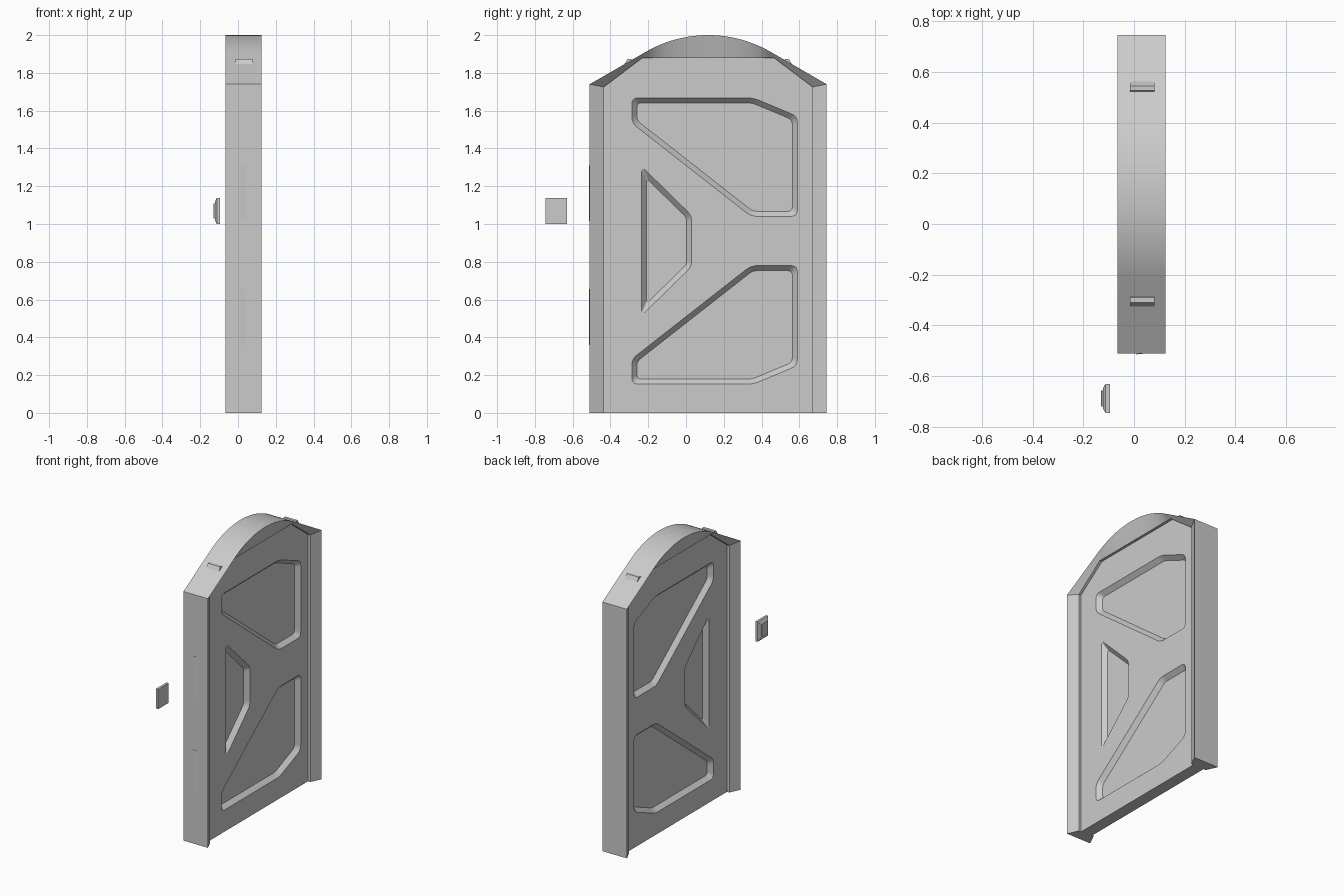
import bpy, bmesh, math
from mathutils import Vector

if "Cube" in bpy.data.objects:
    bpy.data.objects.remove(bpy.data.objects["Cube"])

CY, CX = 0.1175, 0.03      # door centre in y and x


def finish(name, bm, smooth=False):
    bmesh.ops.recalc_face_normals(bm, faces=bm.faces[:])
    me = bpy.data.meshes.new(name)
    bm.to_mesh(me)
    bm.free()
    ob = bpy.data.objects.new(name, me)
    bpy.context.collection.objects.link(ob)
    if smooth:
        bpy.context.view_layer.objects.active = ob
        ob.select_set(True)
        bpy.ops.object.shade_smooth_by_angle(angle=math.radians(25))
        ob.select_set(False)
    return ob


def loft(bm, loops, closed=True, caps=True):
    """Skin a list of equally long point loops."""
    rings = [[bm.verts.new(p) for p in lp] for lp in loops]
    n = len(rings[0])
    for a, b in zip(rings, rings[1:]):
        for i in range(n if closed else n - 1):
            j = (i + 1) % n
            bm.faces.new((a[i], a[j], b[j], b[i]))
    if caps:
        bm.faces.new(rings[0])
        bm.faces.new(rings[-1])
    return rings


def inset(poly, d):
    """Mitred inward offset of a counter-clockwise polygon."""
    out = []
    for i, p in enumerate(poly):
        p, a, b = Vector(p), Vector(poly[i - 1]), Vector(poly[(i + 1) % len(poly)])
        u, v = (p - a).normalized(), (b - p).normalized()
        n1, n2 = Vector((-u.y, u.x)), Vector((-v.y, v.x))
        out.append(p + (n1 + n2) * d / (1 + n1.dot(n2)))
    return out


def rounded(poly, r, steps=4):
    out = []
    for i, p in enumerate(poly):
        p, a, b = Vector(p), Vector(poly[i - 1]), Vector(poly[(i + 1) % len(poly)])
        s, e = p + (a - p).normalized() * r, p + (b - p).normalized() * r
        for k in range(steps + 1):
            t = k / steps
            out.append(s * (1 - t) ** 2 + p * 2 * t * (1 - t) + e * t * t)
    return out


# Frame: arched outer outline bridged to a chamfered inner outline
N, R, A = 24, 0.66, math.radians(30)
outer, inner = [(-0.6275, 0), (-0.6275, 1.74)], [(-0.5525, 0), (-0.5525, 1.725)]
for k in range(N + 1):
    t = -1 + 2 * k / N
    outer.append((R * math.sin(A * t), 2 - R + R * math.cos(A * t)))
    inner.append((0.3475 * t, 1.88))
outer += [(0.6275, 1.74), (0.6275, 0)]
inner += [(0.5525, 1.725), (0.5525, 0)]


def at_x(pts, x):
    return [(x, CY + y, z) for y, z in pts]


bm = bmesh.new()
sec = [at_x(outer, CX + 0.095), at_x(outer, CX - 0.095),
       at_x(inner, CX - 0.06), at_x(inner, CX + 0.06)]
rings = loft(bm, sec + [sec[0]], closed=False, caps=False)
bmesh.ops.remove_doubles(bm, verts=bm.verts[:], dist=1e-5)
bmesh.ops.holes_fill(bm, edges=[e for e in bm.edges if e.is_boundary], sides=4)
finish("door_frame", bm, smooth=True)

# Door panel
H = 0.042
shape = [(-0.5525, 0), (0.5525, 0), (0.5525, 1.725), (0.3475, 1.88),
         (-0.3475, 1.88), (-0.5525, 1.725)]
bm = bmesh.new()
loft(bm, [at_x(shape, CX - H), at_x(shape, CX + H)])
panel = finish("door_panel", bm)

# Sunken fields on both faces of the panel
upper = [(-0.287, 1.535), (0.345, 1.04), (0.59, 1.04), (0.59, 1.57),
         (0.355, 1.668), (-0.287, 1.668)]
lower = [(y, 1.82 - z) for y, z in reversed(upper)]
middle = [(-0.235, 0.515), (0.03, 0.775), (0.03, 1.045), (-0.235, 1.305)]
for label, poly, r in (("upper", upper, 0.035), ("lower", lower, 0.035),
                       ("middle", middle, 0.03)):
    big, small = rounded(poly, r), rounded(inset(poly, 0.027), r * 0.7)
    bm = bmesh.new()
    for s in (-1, 1):
        loft(bm, [[(CX + s * d, p.x, p.y) for p in pts]
                  for d, pts in ((0.012, small), (H, big), (H + 0.05, big))])
    cutter = finish(label + "_field_cutter", bm)
    cutter.hide_render = True
    cutter.hide_viewport = True
    cutter.display_type = 'WIRE'
    mod = panel.modifiers.new(label + "_field", 'BOOLEAN')
    mod.operation, mod.object, mod.solver = 'DIFFERENCE', cutter, 'EXACT'

# Thin tapered hinge plates on the jamb
for label, z0 in (("upper", 1.015), ("lower", 0.36)):
    tri = [(0.01, -0.505), (0.01, -0.514), (0.05, -0.5095), (0.05, -0.505)]
    bm = bmesh.new()
    loft(bm, [[(x, y, z) for x, y in tri] for z in (z0, z0 + 0.295)])
    finish(label + "_hinge_plate", bm)

# Small catches on the sloping shoulders
for label, s in (("left", -1), ("right", 1)):
    prof = [(0.402, 1.86), (0.408, 1.874), (0.427, 1.874), (0.444, 1.845), (0.42, 1.84)]
    bm = bmesh.new()
    loft(bm, [[(x, CY + s * y, z) for y, z in prof] for x in (-0.015, 0.08)])
    finish(label + "_top_catch", bm)


# Wall control beside the door: chamfered plate with a raised button
def square(x, d):
    y0, y1, z0, z1 = -0.745 + d, -0.63 - d, 1.0 + d * 1.1, 1.138 - d * 1.1
    return [(x, y0, z0), (x, y1, z0), (x, y1, z1), (x, y0, z1)]


bm = bmesh.new()
loft(bm, [square(-0.095, 0), square(-0.112, 0), square(-0.123, 0.018)])
finish("control_plate", bm)
bm = bmesh.new()
loft(bm, [square(-0.12, 0.026), square(-0.129, 0.026), square(-0.131, 0.029)])
finish("control_button", bm)
